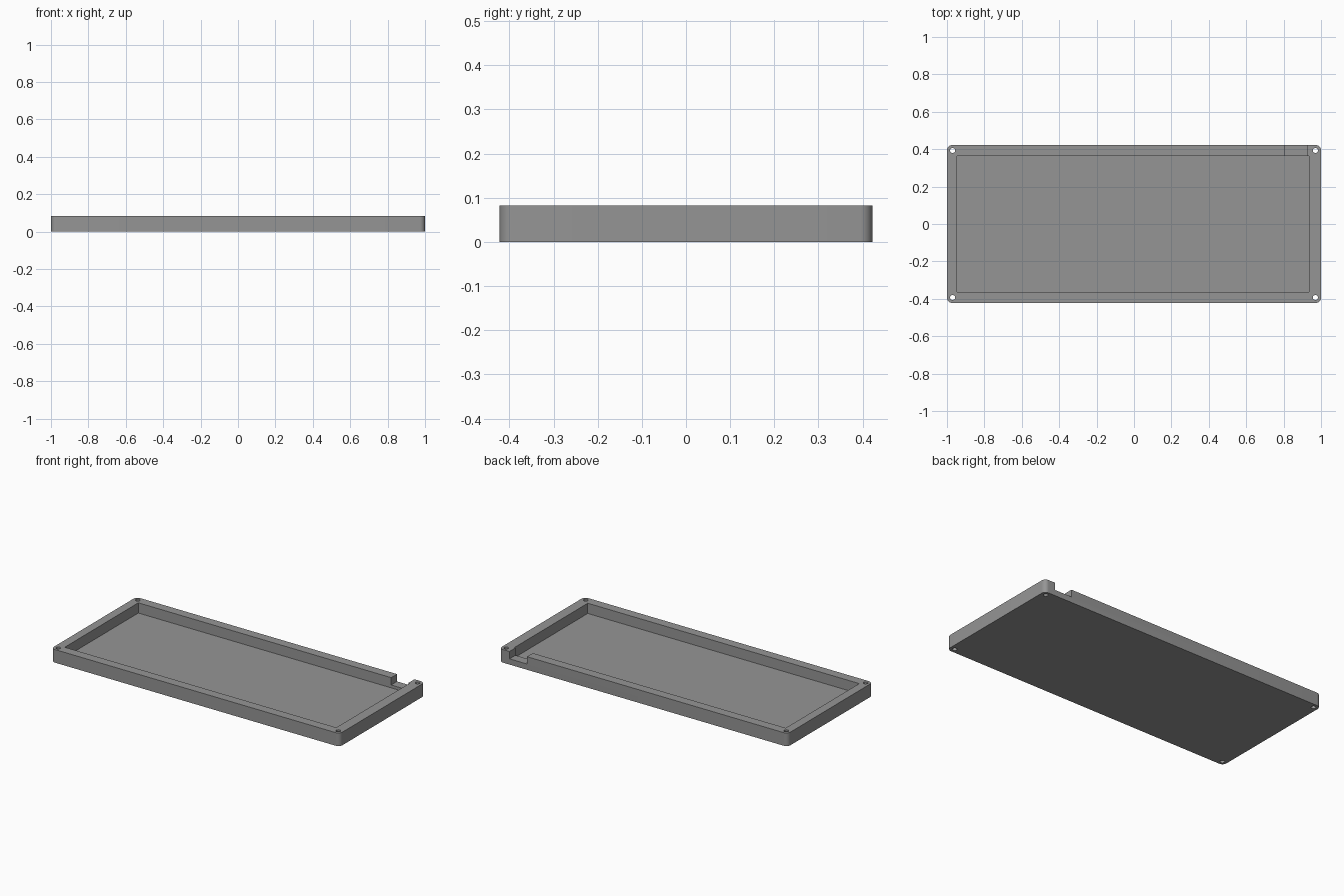
import bpy, bmesh, math

if "Cube" in bpy.data.objects:
    bpy.data.objects.remove(bpy.data.objects["Cube"])

W, D, H = 1.0, 0.422, 0.082      # half width, half depth, height
R = 0.028                        # corner radius
FLOOR = 0.018

grey = bpy.data.materials.new("mid grey")
grey.diffuse_color = (0.3, 0.3, 0.3, 1)
grey.use_nodes = True
grey.node_tree.nodes["Principled BSDF"].inputs["Base Color"].default_value = grey.diffuse_color


def prism(name, points, z0, z1):
    """Extrude a flat outline from z0 to z1."""
    bm = bmesh.new()
    face = bm.faces.new([bm.verts.new((x, y, z0)) for x, y in points])
    top = bmesh.ops.extrude_face_region(bm, geom=[face])["geom"]
    bmesh.ops.translate(bm, vec=(0, 0, z1 - z0),
                        verts=[v for v in top if isinstance(v, bmesh.types.BMVert)])
    bmesh.ops.recalc_face_normals(bm, faces=bm.faces)
    mesh = bpy.data.meshes.new(name)
    bm.to_mesh(mesh)
    bm.free()
    mesh.materials.append(grey)
    ob = bpy.data.objects.new(name, mesh)
    bpy.context.collection.objects.link(ob)
    return ob


def arc(cx, cy, r, start, sweep, n):
    return [(cx + r * math.cos(start + sweep * i / n),
             cy + r * math.sin(start + sweep * i / n)) for i in range(n + 1)]


def rect(x0, x1, y0, y1):
    return [(x0, y0), (x1, y0), (x1, y1), (x0, y1)]


# Tray body with rounded corners
outline = []
for k, (sx, sy) in enumerate([(1, 1), (-1, 1), (-1, -1), (1, -1)]):
    outline += arc(sx * (W - R), sy * (D - R), R, k * math.pi / 2, math.pi / 2, 10)
tray = prism("tray", outline, 0, H)

# Pocket, cable notch in the back wall, and corner screw holes
cutters = [
    prism("pocket_cutter", rect(-0.946, 0.936, -0.364, 0.364), FLOOR, H + 0.1),
    prism("notch_cutter", rect(0.807, 0.928, 0.35, D + 0.1), 0.036, H + 0.1),
]
for sx in (-1, 1):
    for sy in (-1, 1):
        circle = arc(sx * 0.970, sy * 0.393, 0.0135, 0, math.tau, 24)[:-1]
        cutters.append(prism("screw_hole_cutter", circle, -0.1, H + 0.1))

bpy.context.view_layer.objects.active = tray
tray.select_set(True)
for c in cutters:
    mod = tray.modifiers.new("cut", 'BOOLEAN')
    mod.operation, mod.solver, mod.object = 'DIFFERENCE', 'EXACT', c
    bpy.ops.object.modifier_apply(modifier=mod.name)
    bpy.data.objects.remove(c, do_unlink=True)

bpy.ops.object.select_all(action='DESELECT')
tray.select_set(True)
bpy.ops.object.shade_smooth_by_angle(angle=math.radians(30))
